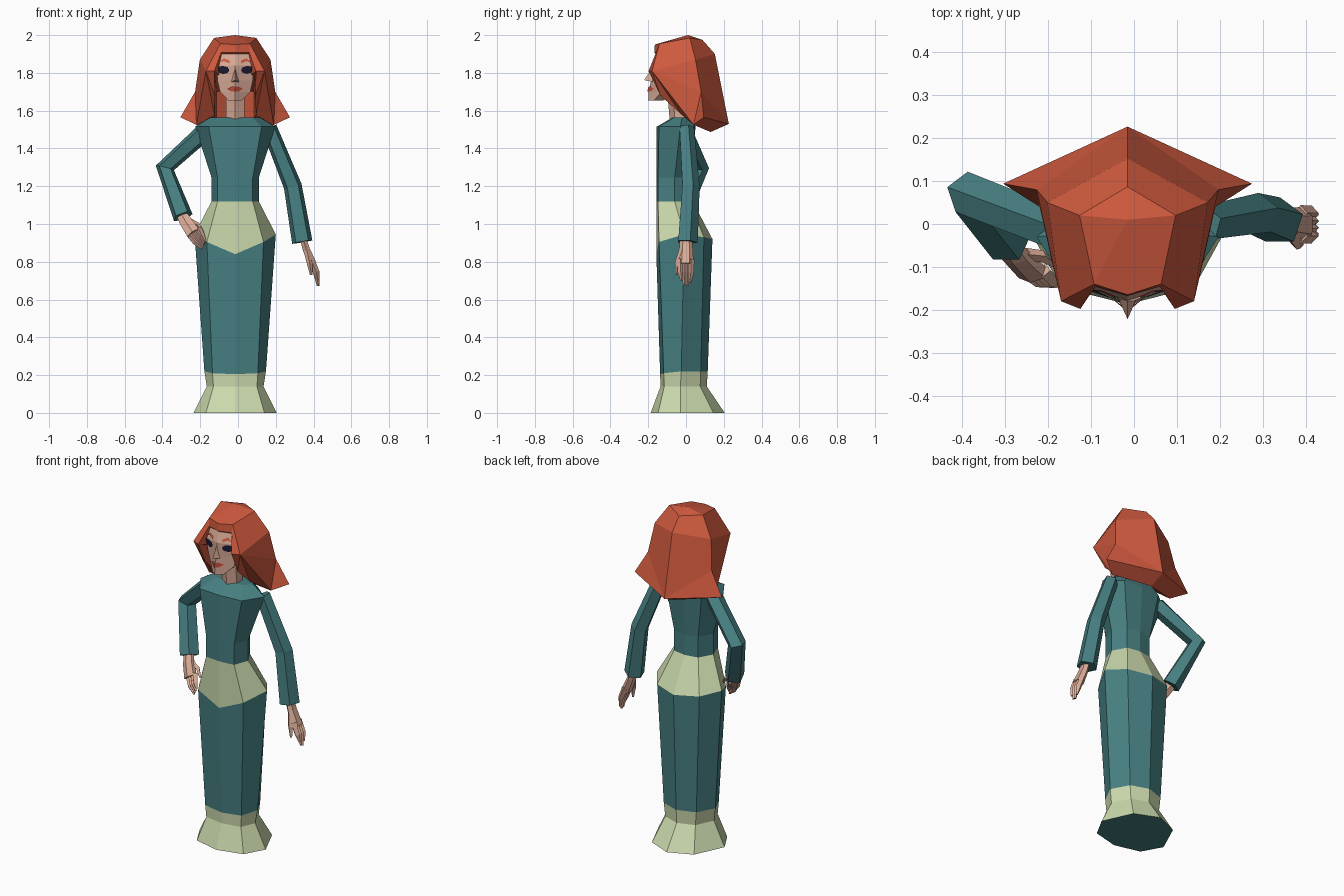
import bpy, bmesh, math
from mathutils import Vector

if "Cube" in bpy.data.objects:
    bpy.data.objects.remove(bpy.data.objects["Cube"])

CX = -0.015  # centre line of the figure


def material(name, rgb):
    m = bpy.data.materials.new(name)
    m.diffuse_color = (*rgb, 1)
    m.use_nodes = True
    m.node_tree.nodes["Principled BSDF"].inputs["Base Color"].default_value = m.diffuse_color
    return m


TEAL = material("teal cloth", (0.062, 0.21, 0.22))
CREAM = material("pale green trim", (0.60, 0.70, 0.42))
SKIN = material("skin", (0.70, 0.41, 0.31))
HAIR = material("red hair", (0.62, 0.10, 0.048))
DARK = material("dark eye", (0.012, 0.012, 0.035))
LIPS = material("lips", (0.52, 0.07, 0.04))


def build(name, verts, faces, mats, rule=None):
    me = bpy.data.meshes.new(name)
    me.from_pydata([tuple(v) for v in verts], [], faces)
    for m in mats:
        me.materials.append(m)
    bm = bmesh.new()
    bm.from_mesh(me)
    bm.faces.ensure_lookup_table()
    if rule:
        for i, f in enumerate(bm.faces):
            f.material_index = rule(i)
    bmesh.ops.remove_doubles(bm, verts=bm.verts, dist=0.0005)
    bmesh.ops.recalc_face_normals(bm, faces=bm.faces)
    bm.to_mesh(me)
    bm.free()
    ob = bpy.data.objects.new(name, me)
    bpy.context.collection.objects.link(ob)
    return ob


def loft(name, rings, mats, rule=None):
    n = len(rings[0])
    faces = [(r * n + i, r * n + (i + 1) % n, (r + 1) * n + (i + 1) % n, (r + 1) * n + i)
             for r in range(len(rings) - 1) for i in range(n)]
    last = (len(rings) - 1) * n
    faces += [tuple(range(n)), tuple(range(last, last + n))]
    return build(name, [v for r in rings for v in r], faces, mats, rule)


def tube(name, path, mat, sides=5, flat=(1, 1), turn=0.0):
    """Low-poly limb: path holds (x, y, z, radius); flat scales the two ring axes."""
    pts = [Vector(p[:3]) for p in path]
    rings = []
    for i, p in enumerate(pts):
        d = (pts[min(i + 1, len(pts) - 1)] - pts[max(i - 1, 0)]).normalized()
        u = Vector((0, 1, 0))
        u = (u - d * u.dot(d)).normalized()
        w = d.cross(u)
        ring = []
        for k in range(sides):
            a = turn + 2 * math.pi * k / sides
            ring.append(p + path[i][3] * (u * math.cos(a) * flat[0] + w * math.sin(a) * flat[1]))
        rings.append(ring)
    return loft(name, rings, [mat])


# Dress: eight-sided rings, one row per height
# (z front, front-side, side, back-side, back), front y, front-side x/y, side x/y, back-side x/y, back y
ROWS = [
    ([0.0] * 5, -0.187, 0.155, -0.148, 0.22, -0.03, 0.14, 0.145, 0.205),
    ([0.14] * 5, -0.135, 0.115, -0.115, 0.15, -0.03, 0.10, 0.075, 0.11),
    ([0.205, 0.21, 0.22, 0.22, 0.22], -0.137, 0.12, -0.118, 0.163, -0.025, 0.108, 0.078, 0.115),
    ([0.84, 0.905, 0.945, 0.93, 0.92], -0.157, 0.15, -0.143, 0.215, -0.01, 0.14, 0.095, 0.14),
    ([1.12] * 5, -0.157, 0.093, -0.148, 0.125, -0.06, 0.08, 0.02, 0.035),
    ([1.245] * 5, -0.157, 0.093, -0.148, 0.125, -0.06, 0.08, 0.02, 0.035),
    ([1.515] * 5, -0.155, 0.14, -0.143, 0.212, -0.03, 0.12, 0.045, 0.05),
    ([1.565] * 5, -0.07, 0.09, -0.06, 0.13, -0.02, 0.08, 0.03, 0.035),
]
rings = []
for z, yc, xf, yf, xs, ys, xb, yb, yk in ROWS:
    half = [(xf, yf, z[1]), (xs, ys, z[2]), (xb, yb, z[3])]
    ring = [(0, yc, z[0])] + half + [(0, yk, z[4])] + [(-x, y, h) for x, y, h in reversed(half)]
    rings.append([(CX + x, y, h) for x, y, h in ring])
# Trim covers the hem rows and the hip row
loft("dress", rings, [TEAL, CREAM], lambda i: 1 if i // 8 in (0, 1, 3) else 0)

# Neck
tube("neck", [(CX, -0.03, 1.55, 0.056), (CX, -0.045, 1.72, 0.056)], SKIN, 6)

# Head: (z, centre front y, side x, side y)
FACE = [(1.655, -0.2, 0.037, -0.168), (1.70, -0.198, 0.08, -0.13), (1.76, -0.185, 0.094, -0.132),
        (1.84, -0.178, 0.098, -0.147), (1.925, -0.152, 0.08, -0.127)]
loft("head", [[(CX, yc, z), (CX + xs, ys, z), (CX + xs * 0.9, 0.0 if z > 1.66 else -0.12, z),
               (CX - xs * 0.9, 0.0 if z > 1.66 else -0.12, z), (CX - xs, ys, z)]
              for z, yc, xs, ys in FACE], [SKIN])


def on_face(x, z, lift=0.007):
    for a, b in zip(FACE, FACE[1:]):
        if z <= b[0]:
            break
    t = (z - a[0]) / (b[0] - a[0])
    yc, xs, ys = (a[k] + (b[k] - a[k]) * t for k in (1, 2, 3))
    return (CX + x, yc + (ys - yc) * abs(x) / xs - lift, z)


def plate(name, outline, mat):
    build(name, [on_face(x, z) for x, z in outline], [tuple(range(len(outline)))], [mat])


# Painted eyes and brows
for side, s in (("left", -1), ("right", 1)):
    eye = [(s * (0.061 + 0.03 * math.cos(k * math.pi / 4)), 1.815 + 0.021 * math.sin(k * math.pi / 4))
           for k in range(8)]
    eye[1] = (s * 0.094, 1.834)  # lash corner
    plate(side + "_eye", eye, DARK)
    plate(side + "_brow", [(s * 0.03, 1.85), (s * 0.06, 1.862), (s * 0.09, 1.852),
                           (s * 0.06, 1.877), (s * 0.03, 1.865)], HAIR)

# Mouth, split at the centre crease
for side, s in (("left", -1), ("right", 1)):
    plate(side + "_lips", [(0, 1.701), (s * 0.02, 1.702), (s * 0.041, 1.716),
                           (s * 0.014, 1.729), (0, 1.725)], LIPS)

# Nose
build("nose", [(CX, -0.175, 1.83), (CX, -0.222, 1.762), (CX - 0.02, -0.177, 1.752),
               (CX + 0.02, -0.177, 1.752)], [(0, 1, 2), (0, 3, 1), (1, 3, 2), (0, 2, 3)], [SKIN])

# Hair: right half as named points, mirrored across the centre line
P = dict(crown=(0, 0.01, 2.0), front=(0, -0.165, 1.95), front_side=(0.078, -0.14, 1.955),
         top_side=(0.112, 0.02, 1.985), top_back=(0, 0.087, 1.975), temple=(0.187, 0.05, 1.87),
         back=(0, 0.153, 1.90), low_side=(0.212, 0.08, 1.70), flare=(0.29, 0.094, 1.565),
         back_tip=(0, 0.227, 1.53), lock_out=(0.155, -0.18, 1.81), lock_in=(0.11, -0.198, 1.81),
         fringe=(0.075, -0.146, 1.907), fringe_mid=(0, -0.168, 1.907), low_front=(0.205, 0.04, 1.525),
         under=(0, 0.13, 1.487), curtain=(0.107, -0.135, 1.68), curtain_low=(0.11, -0.025, 1.58),
         inner=(0.1, 0.05, 1.70), inner_low=(0.1, 0.05, 1.53), nape=(0, 0.06, 1.72))
HAIR_FACES = [
    "crown front_side front", "crown top_side front_side", "crown top_back top_side",
    "top_side temple lock_out front_side", "top_side top_back back temple",
    "temple low_side lock_out", "temple back back_tip low_side", "low_side back_tip flare",
    "low_side flare low_front", "lock_out low_side low_front", "front_side lock_out lock_in fringe",
    "front front_side fringe fringe_mid", "flare back_tip under low_front",
    "lock_out low_front curtain_low", "lock_out curtain_low curtain", "lock_out curtain lock_in",
    "low_front under inner_low", "low_front inner_low curtain_low", "curtain curtain_low inner",
    "curtain_low inner_low inner", "inner inner_low under nape", "lock_in curtain inner",
    "lock_in inner nape", "fringe lock_in nape", "fringe_mid fringe nape"]
names = list(P)
verts, faces = [], []
for s in (1, -1):
    base = len(verts)
    verts += [(CX + s * P[n][0], P[n][1], P[n][2]) for n in names]
    faces += [tuple(base + names.index(n) for n in f.split()) for f in HAIR_FACES]
build("hair", verts, faces, [HAIR])

# Sleeves
tube("hanging_sleeve", [(0.165, 0.0, 1.51, 0.045), (0.29, 0.022, 1.2, 0.053),
                        (0.34, 0.005, 0.905, 0.06)], TEAL, 5, (0.95, 0.95))
tube("bent_sleeve", [(-0.175, -0.015, 1.49, 0.05), (-0.387, 0.07, 1.298, 0.052),
                     (-0.292, -0.042, 1.04, 0.055)], TEAL, 5)

# Hanging hand
tube("hanging_palm", [(0.345, 0.0, 0.92, 0.032), (0.36, 0.0, 0.87, 0.036), (0.395, -0.002, 0.785, 0.043)],
     SKIN, 6, (1, 0.6))
for i in range(4):
    y = 0.026 - 0.018 * i
    drop = (0.02, 0.0, 0.005, 0.03)[i]
    tube("hanging_finger_%d" % (i + 1), [(0.388, y, 0.81, 0.018), (0.414, y, 0.745, 0.017),
                                         (0.424, y * 0.8, 0.672 + drop, 0.007)], SKIN, 4)
tube("hanging_thumb", [(0.365, -0.02, 0.86, 0.018), (0.38, -0.045, 0.79, 0.015),
                       (0.388, -0.05, 0.73, 0.007)], SKIN, 4)

# Hand resting on the hip
tube("hip_palm", [(-0.298, -0.042, 1.05, 0.032), (-0.275, -0.075, 1.01, 0.038),
                  (-0.235, -0.115, 0.95, 0.042)], SKIN, 6, (0.6, 1))
for i in range(4):
    k = i / 3
    tube("hip_finger_%d" % (i + 1), [(-0.255 + 0.045 * k, -0.108, 0.945 + 0.03 * k, 0.018),
                                     (-0.225 + 0.035 * k, -0.132, 0.905 + 0.03 * k, 0.016),
                                     (-0.19 + 0.015 * k, -0.142, 0.87 + 0.035 * k, 0.007)], SKIN, 4)
tube("hip_thumb", [(-0.265, -0.07, 1.02, 0.016), (-0.215, -0.075, 0.995, 0.014),
                   (-0.185, -0.095, 0.955, 0.007)], SKIN, 4)
